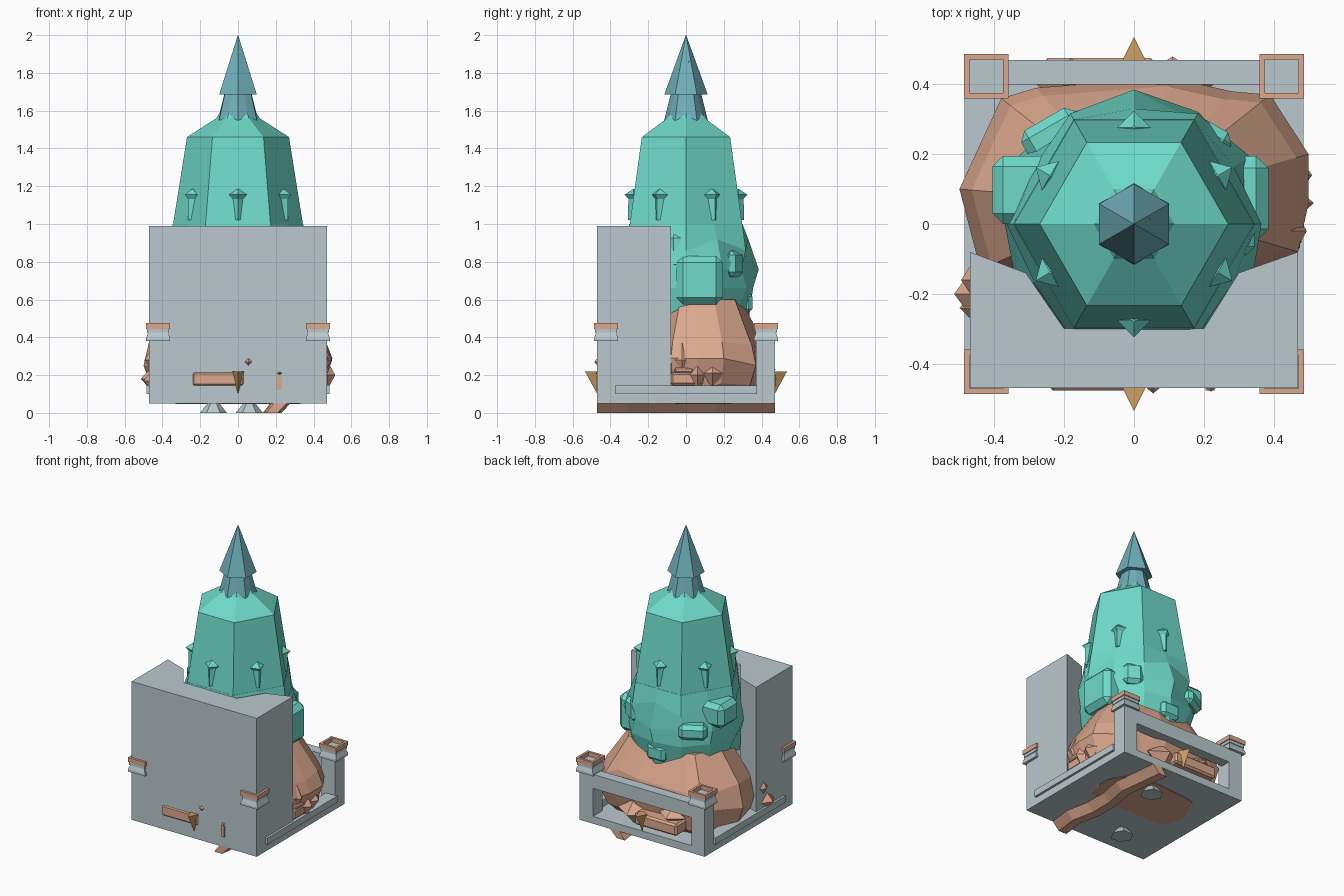
import bpy, bmesh, math, random
from mathutils import Vector, Matrix

if "Cube" in bpy.data.objects:
    bpy.data.objects.remove(bpy.data.objects["Cube"], do_unlink=True)
random.seed(4)


def material(name, srgb):
    m = bpy.data.materials.new(name)
    col = [(c / 255 / 12.92) if c < 11 else ((c / 255 + .055) / 1.055) ** 2.4 for c in srgb] + [1]
    m.use_nodes = True
    m.diffuse_color = col
    m.node_tree.nodes["Principled BSDF"].inputs["Base Color"].default_value = col
    return m


STONE = material("pale grey stone", (186, 201, 205))
TEAL = material("teal", (110, 218, 202))
CLAY = material("clay", (220, 168, 142))
BLUE = material("slate blue", (112, 176, 186))
GOLD = material("ochre", (206, 160, 98))


def finish(name, bm, mat):
    bmesh.ops.recalc_face_normals(bm, faces=bm.faces)
    me = bpy.data.meshes.new(name)
    bm.to_mesh(me)
    bm.free()
    me.materials.append(mat)
    ob = bpy.data.objects.new(name, me)
    bpy.context.collection.objects.link(ob)
    return ob


def box(name, mat, x, y, z, bevel=0, turn=0):
    bm = bmesh.new()
    bmesh.ops.create_cube(bm, size=1)
    size = Vector((x[1] - x[0], y[1] - y[0], z[1] - z[0]))
    bmesh.ops.scale(bm, vec=size, verts=bm.verts)
    if bevel:
        bmesh.ops.bevel(bm, geom=bm.edges[:], offset=bevel, segments=1, affect='EDGES')
    mid = Vector((sum(x) / 2, sum(y) / 2, sum(z) / 2))
    bmesh.ops.transform(bm, matrix=Matrix.Translation(mid) @ Matrix.Rotation(turn, 4, 'Z'), verts=bm.verts)
    return finish(name, bm, mat)


def loft(name, mat, rings):
    """Skin rings with equal point counts and cap both ends."""
    bm = bmesh.new()
    rows = [[bm.verts.new(p) for p in r] for r in rings]
    n = len(rows[0])
    for a, b in zip(rows, rows[1:]):
        for i in range(n):
            j = (i + 1) % n
            bm.faces.new((a[i], a[j], b[j], b[i]))
    bm.faces.new(rows[0][::-1])
    bm.faces.new(rows[-1])
    return finish(name, bm, mat)


def ring(n, r, z, start=0, zig=0, zigz=0, centre=(0, 0)):
    """Regular ring; odd points shift by zig in radius and zigz in height."""
    out = []
    for i in range(n):
        a = start + 2 * math.pi * i / n
        rr = r + zig * (i % 2)
        out.append((centre[0] + rr * math.cos(a), centre[1] + rr * math.sin(a), z + zigz * (i % 2)))
    return out


def hull(name, mat, points):
    bm = bmesh.new()
    for p in points:
        bm.verts.new(p)
    res = bmesh.ops.convex_hull(bm, input=bm.verts)
    loose = [v for v in bm.verts if not v.link_faces]
    bmesh.ops.delete(bm, geom=loose, context='VERTS')
    return finish(name, bm, mat)


def gem(name, mat, c, rx, ry, rz):
    c = Vector(c)
    hull(name, mat, [c + Vector(d) * s for d in ((rx, 0, 0), (0, ry, 0), (0, 0, rz)) for s in (1, -1)])


# Plinth: floor, low side ledges, back wall with an opening
box("floor_slab", STONE, (-.47, .47), (-.47, .47), (.05, .10))
for s, side in ((1, "left"), (-1, "right")):
    box(side + "_side_ledge", STONE, sorted((s * .40, s * .485)), (-.375, .375), (.10, .145))
    box(side + "_back_post", STONE, sorted((s * .37, s * .47)), (.37, .47), (.10, .385))
box("back_wall_lintel", STONE, (-.37, .37), (.40, .47), (.29, .385))

# Tall front block with a niche in its rear
plan = [(-.47, -.47), (.47, -.47), (.47, -.08), (.30, -.14), (.2, -.3), (-.2, -.3), (-.31, -.14), (-.47, -.08)]
loft("front_block", STONE, [[(x, y, z) for x, y in plan] for z in (.05, .99)])

# Corner capitals: tapered neck, plate and hollow clay rim
for sx in (1, -1):
    for sy in (1, -1):
        c = (sx * .423, sy * .423)
        q = math.pi / 4
        loft("capital_neck", STONE, [ring(4, r, z, q, centre=c) for r, z in ((.09, .38), (.09, .395), (.075, .425))])
        box("capital_plate", STONE, (c[0] - .058, c[0] + .058), (c[1] - .058, c[1] + .058), (.425, .446))
        w, t = .064, .016
        for k in (1, -1):
            a, b = sorted((k * w, k * (w - t)))
            box("capital_rim_x", CLAY, (c[0] + a, c[0] + b), (c[1] - w, c[1] + w), (.445, .475))
            box("capital_rim_y", CLAY, (c[0] - w + t, c[0] + w - t), (c[1] + a, c[1] + b), (.445, .475))

# Clay boulder filling the plinth
outline = [(-.5, .1), (-.44, -.13), (-.3, -.14), (.3, -.14), (.47, -.08), (.5, .06),
           (.5, .2), (.39, .37), (.28, .38), (.1, .42), (-.28, .39), (-.38, .36)]
rows = []
for z, k in ((.048, .66), (.13, .9), (.27, 1), (.38, .93), (.60, .64)):
    rows.append([(x * k, .06 + (y - .06) * k, z + (random.uniform(-.03, .03) if .1 < z < .5 else 0))
                 for x, y in outline])
loft("boulder", CLAY, rows)

# Clay lumps poking out through the walls
gem("left_crystal", CLAY, (.46, .14, .21), .05, .07, .07)
gem("left_shard", CLAY, (.46, .06, .2), .055, .05, .1)
box("left_log", CLAY, (.40, .475), (-.08, .09), (.145, .215), .012)
box("left_log_cap", CLAY, (.42, .48), (-.06, .04), (.21, .24), .008)
gem("left_front_lump", CLAY, (.45, -.02, .28), .045, .08, .09)
gem("right_lump", CLAY, (-.45, -.2, .18), .065, .09, .07)
gem("right_lower_lump", CLAY, (-.45, -.24, .17), .05, .05, .06)
gem("right_upper_lump", CLAY, (-.45, -.16, .28), .045, .07, .07)
box("front_log", CLAY, (-.24, .03), (-.477, -.42), (.145, .215), .008)
gem("front_stud", CLAY, (.055, -.465, .27), .025, .02, .025)
box("front_peg", CLAY, (.205, .23), (-.477, -.45), (.12, .195))
gem("front_peg_cap", CLAY, (.22, -.465, .21), .02, .015, .012)
box("back_log", CLAY, (-.26, .06), (.36, .475), (.13, .21), .012)
gem("back_lump", CLAY, (.11, .40, .18), .12, .08, .08)
gem("back_shard", CLAY, (-.18, .40, .23), .1, .075, .05)

# Ochre spikes on the front and back
for s, side in ((-1, "front"), (1, "back")):
    hull(side + "_spike", GOLD, [(-.035, s * .465, .22), (.035, s * .465, .22), (0, s * .535, .22),
                                 (0, s * .47, .10), (0, s * .44, .22)])

# Underside: wavy beam and two feet
beam = []
for i in range(7):
    y = -.47 + .94 * i / 6
    dx = .02 * math.sin(i * 1.9)
    beam.append([(.15 + dx, y, 0), (.21 + dx, y, 0), (.26 + dx, y, .052), (.19 + dx, y, .052)])
loft("under_beam", CLAY, beam)
for c in ((.06, .24), (-.13, -.27)):
    loft("foot", STONE, [ring(6, .072, 0, centre=c), ring(6, .03, .052, centre=c)])

# Teal tower: ragged hem, bulged waist, hexagonal bell
t = -math.pi / 2
loft("tower_hem", TEAL, [ring(12, .33, .57, 0, .0, -.09), ring(12, .37, .66, 0, -.015),
                         ring(12, .34, .76, 0, .045), ring(12, .365, .86, 0, -.035, .06),
                         ring(12, .345, 1.0, 0, -.046)])
loft("tower_bell", TEAL, [ring(6, r, z) for r, z in ((.36, .88), (.345, .99), (.27, 1.46), (.115, 1.56), (.09, 1.60))])

# Pegs with flared caps on each bell face
for i in range(6):
    a = math.pi / 6 + i * math.pi / 3
    c = (.277 * math.cos(a), .277 * math.sin(a))
    loft("peg", TEAL, [ring(4, r, z, a, centre=c) for r, z in ((.03, 1.02), (.028, 1.15))])
    loft("peg_cap", TEAL, [ring(4, r, z, a, centre=c) for r, z in ((.025, 1.13), (.048, 1.155), (.004, 1.185))])

# Chamfered blocks around the waist
box("left_block", TEAL, (.22, .385), (-.05, .195), (.575, .83), .035)
box("left_upper_block", TEAL, (.2, .345), (-.09, .01), (.76, .95), .025)
box("right_block", TEAL, (-.405, -.2), (0, .195), (.78, .94), .03)
box("right_lower_block", TEAL, (-.31, -.13), (.16, .31), (.71, .81), .025, math.pi / 6)
box("back_block", TEAL, (-.08, .06), (.24, .352), (.53, .635), .02)
box("back_left_block", TEAL, (.14, .27), (.17, .29), (.72, .86), .025, -math.pi / 6)

# Finial: zigzag skirt and pointed roof
loft("finial_skirt", BLUE, [ring(12, .118, 1.54, t, -.02, .045), ring(12, .08, 1.69, t, -.008)])
loft("finial_roof", BLUE, [ring(6, r, z, t) for r, z in ((.115, 1.685), (.001, 2.0))])
gem("finial_sliver", BLUE, (.045, .015, 1.78), .015, .015, .085)
